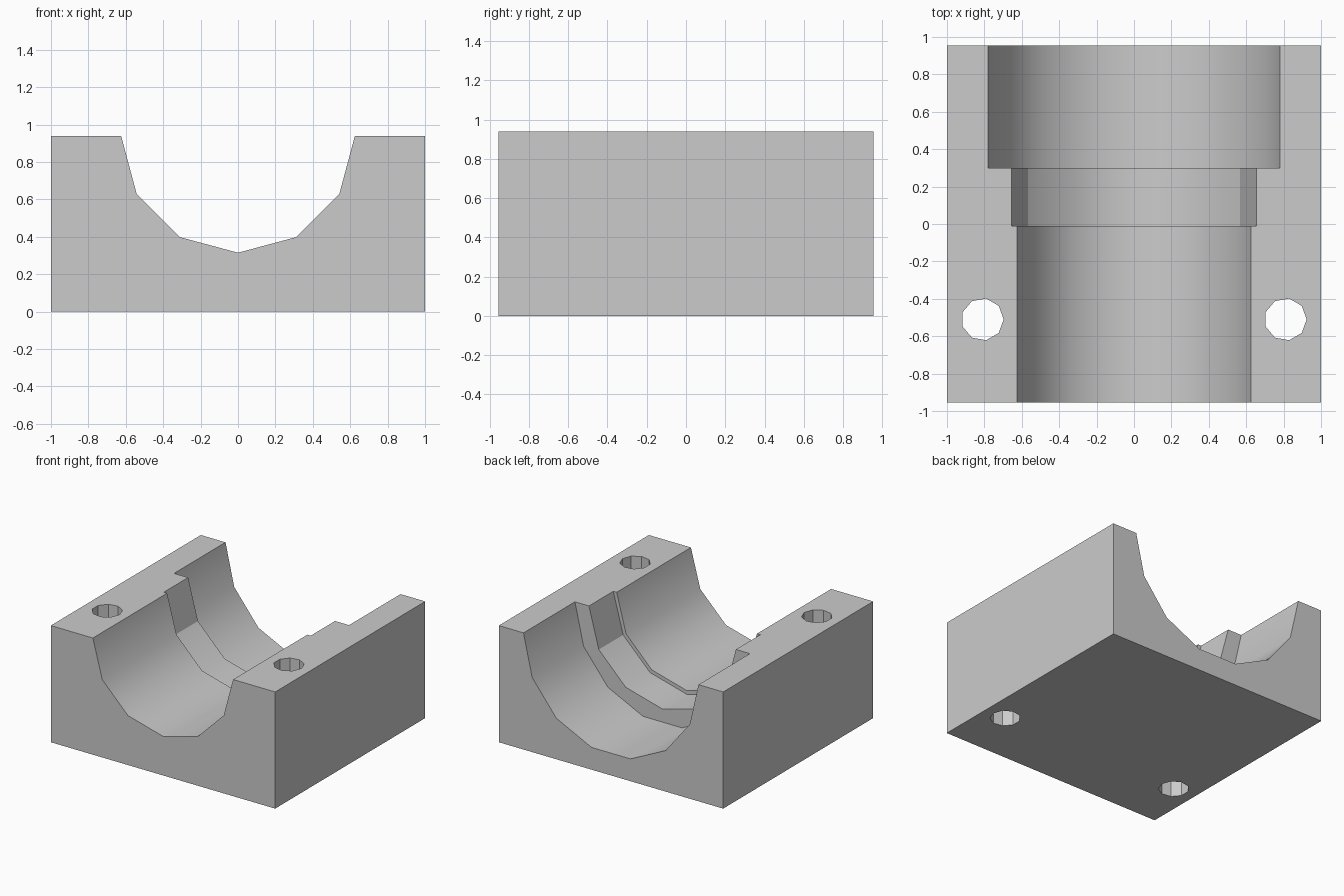
import bpy, bmesh, math
from mathutils import Vector

if "Cube" in bpy.data.objects:
    bpy.data.objects.remove(bpy.data.objects["Cube"], do_unlink=True)

HALF_Y, HEIGHT = 0.955, 0.94

grey = bpy.data.materials.new("plain grey")
grey.use_nodes = True
grey.diffuse_color = (0.6, 0.6, 0.6, 1)
grey.node_tree.nodes["Principled BSDF"].inputs["Base Color"].default_value = (0.6, 0.6, 0.6, 1)


def prism(name, ring, sweep):
    """Solid made by sweeping a closed ring of points along a vector."""
    bm = bmesh.new()
    face = bm.faces.new([bm.verts.new(p) for p in ring])
    result = bmesh.ops.extrude_face_region(bm, geom=[face])
    moved = [v for v in result["geom"] if isinstance(v, bmesh.types.BMVert)]
    bmesh.ops.translate(bm, verts=moved, vec=sweep)
    bmesh.ops.recalc_face_normals(bm, faces=bm.faces)
    mesh = bpy.data.meshes.new(name)
    bm.to_mesh(mesh)
    bm.free()
    mesh.materials.append(grey)
    obj = bpy.data.objects.new(name, mesh)
    bpy.context.collection.objects.link(obj)
    return obj


def polygon(radius, sides):
    steps = [math.tau * i / sides for i in range(sides)]
    return [(radius * math.cos(a), radius * math.sin(a)) for a in steps]


# Solid block
block = prism("bearing_block", [(x, y, 0) for x, y in
              ((-1, -HALF_Y), (1, -HALF_Y), (1, HALF_Y), (-1, HALF_Y))], Vector((0, 0, HEIGHT)))

# Stepped bore: radius, sides, start and end along y
cutters = []
for name, r, sides, y0, y1 in (("front_bore", 0.625, 12, -1.2, 0.1),
                               ("middle_bore", 0.655, 12, -0.01, 0.5),
                               ("rear_bore", 0.78, 14, 0.3, 1.2)):
    ring = [(x, y0, HEIGHT + z) for x, z in polygon(r, sides)]
    cutters.append(prism(name, ring, Vector((0, y1 - y0, 0))))

# Bolt holes through the side shoulders
for name, cx in (("right_hole", -0.81), ("left_hole", 0.81)):
    ring = [(cx + x, y - 0.51, -0.2) for x, y in polygon(0.113, 9)]
    cutters.append(prism(name, ring, Vector((0, 0, 1.4))))

# Cut, then discard the cutters
bpy.ops.object.select_all(action="DESELECT")
bpy.context.view_layer.objects.active = block
block.select_set(True)
for cutter in cutters:
    cutter.hide_render = True
    mod = block.modifiers.new(cutter.name, "BOOLEAN")
    mod.operation, mod.solver, mod.object = "DIFFERENCE", "EXACT", cutter
    bpy.ops.object.modifier_apply(modifier=mod.name)
    bpy.data.objects.remove(cutter, do_unlink=True)

# Smooth bore walls, with a crease below the flat sides of the middle step
bpy.ops.object.shade_smooth_by_angle(angle=math.radians(32))
for edge in block.data.edges:
    a, b = (block.data.vertices[i].co for i in edge.vertices)
    if all(abs(abs(p.x) - 0.567) < 0.004 and -0.02 < p.y < 0.31 for p in (a, b)):
        edge.use_edge_sharp = True
